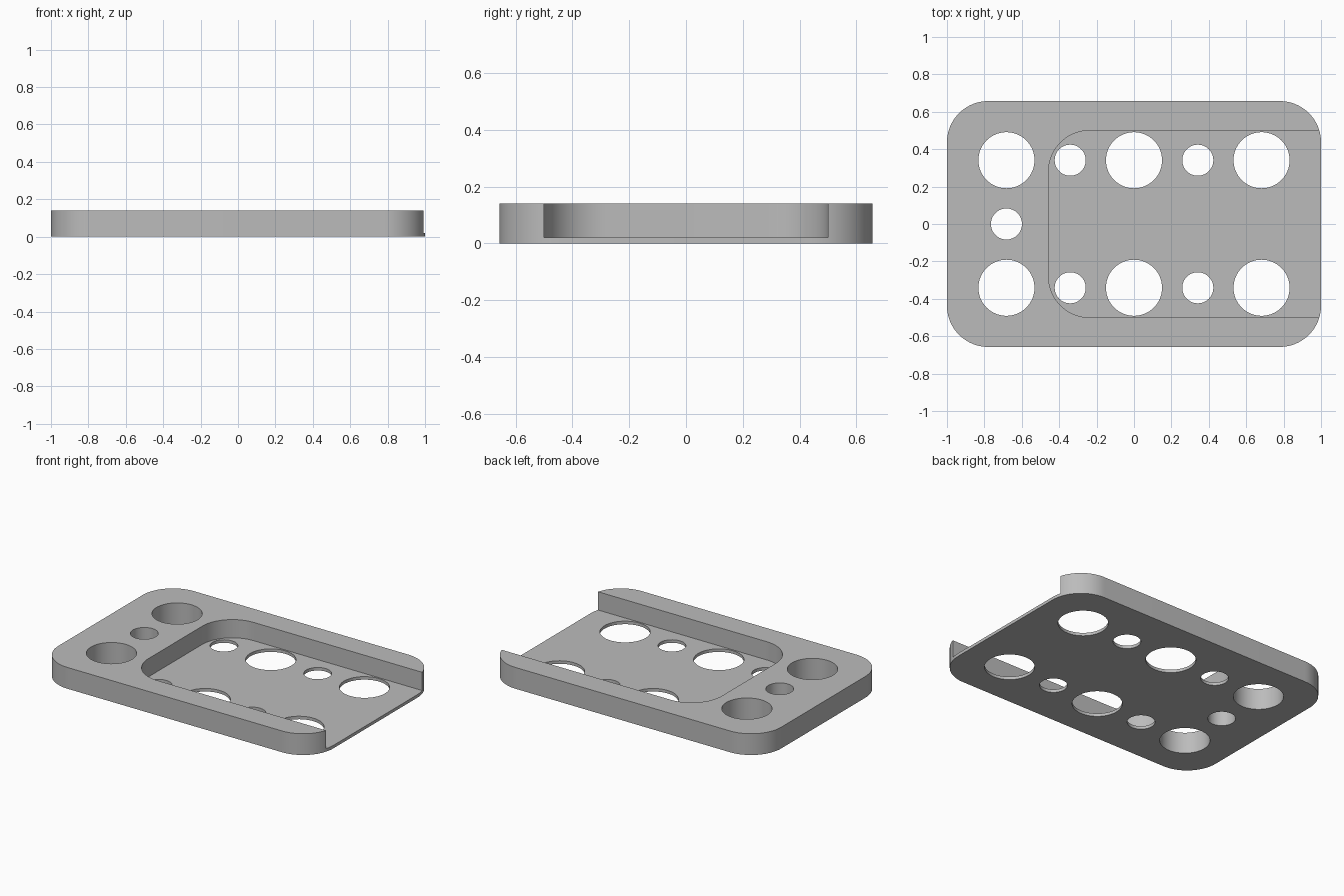
import bpy
import bmesh
import math

cube = bpy.data.objects.get("Cube")
if cube:
    bpy.data.objects.remove(cube, do_unlink=True)

HALF_X, HALF_Y, HEIGHT = 1.0, 0.657, 0.14
FLOOR = 0.02
PITCH = 0.341          # spacing of the hole grid
BIG, SMALL = 0.15, 0.083

grey = bpy.data.materials.new("light grey")
grey.use_nodes = True
colour = (0.5, 0.5, 0.5, 1)
grey.diffuse_color = colour
grey.node_tree.nodes["Principled BSDF"].inputs["Base Color"].default_value = colour


def rounded_block(name, x0, x1, y0, y1, z0, z1, radius, steps=20):
    """Upright block whose vertical corners are rounded."""
    bm = bmesh.new()
    corners = [(x1, y1), (x0, y1), (x0, y0), (x1, y0)]
    verts = []
    for i, (x, y) in enumerate(corners):
        cx = min(max(x, x0 + radius), x1 - radius)
        cy = min(max(y, y0 + radius), y1 - radius)
        for s in range(steps + 1):
            a = (i + s / steps) * math.pi / 2
            verts.append(bm.verts.new((cx + radius * math.cos(a), cy + radius * math.sin(a), z0)))
    base = bm.faces.new(verts)
    top = bmesh.ops.extrude_face_region(bm, geom=[base])["geom"]
    bmesh.ops.translate(bm, vec=(0, 0, z1 - z0), verts=[v for v in top if isinstance(v, bmesh.types.BMVert)])
    bmesh.ops.recalc_face_normals(bm, faces=bm.faces)
    mesh = bpy.data.meshes.new(name)
    bm.to_mesh(mesh)
    bm.free()
    mesh.materials.append(grey)
    obj = bpy.data.objects.new(name, mesh)
    bpy.context.collection.objects.link(obj)
    return obj


def hole_cutter(x, y, radius):
    bpy.ops.mesh.primitive_cylinder_add(vertices=64, radius=radius, depth=1, location=(x, y, 0))
    obj = bpy.context.object
    obj.name = "hole_cutter"
    obj.data.materials.append(grey)
    return obj


# Plate with rounded corners
plate = rounded_block("tray_plate", -HALF_X, HALF_X, -HALF_Y, HALF_Y, 0, HEIGHT, 0.22)

# Pocket open on one end, then the grid of round holes
cutters = [rounded_block("pocket_cutter", -0.457, 1.6, -0.5, 0.5, FLOOR, 0.4, 0.22)]
for column in range(-2, 3):
    for side in (-1, 1):
        cutters.append(hole_cutter(column * PITCH, side * PITCH, SMALL if column % 2 else BIG))
cutters.append(hole_cutter(-2 * PITCH, 0, SMALL))

bpy.ops.object.select_all(action="DESELECT")
plate.select_set(True)
bpy.context.view_layer.objects.active = plate
for cutter in cutters:
    cutter.hide_render = True
    cut = plate.modifiers.new("cut", "BOOLEAN")
    cut.operation = "DIFFERENCE"
    cut.solver = "EXACT"
    cut.object = cutter
    bpy.ops.object.modifier_apply(modifier=cut.name)
for cutter in cutters:
    bpy.data.objects.remove(cutter, do_unlink=True)

bpy.ops.object.shade_smooth_by_angle(angle=math.radians(30))
